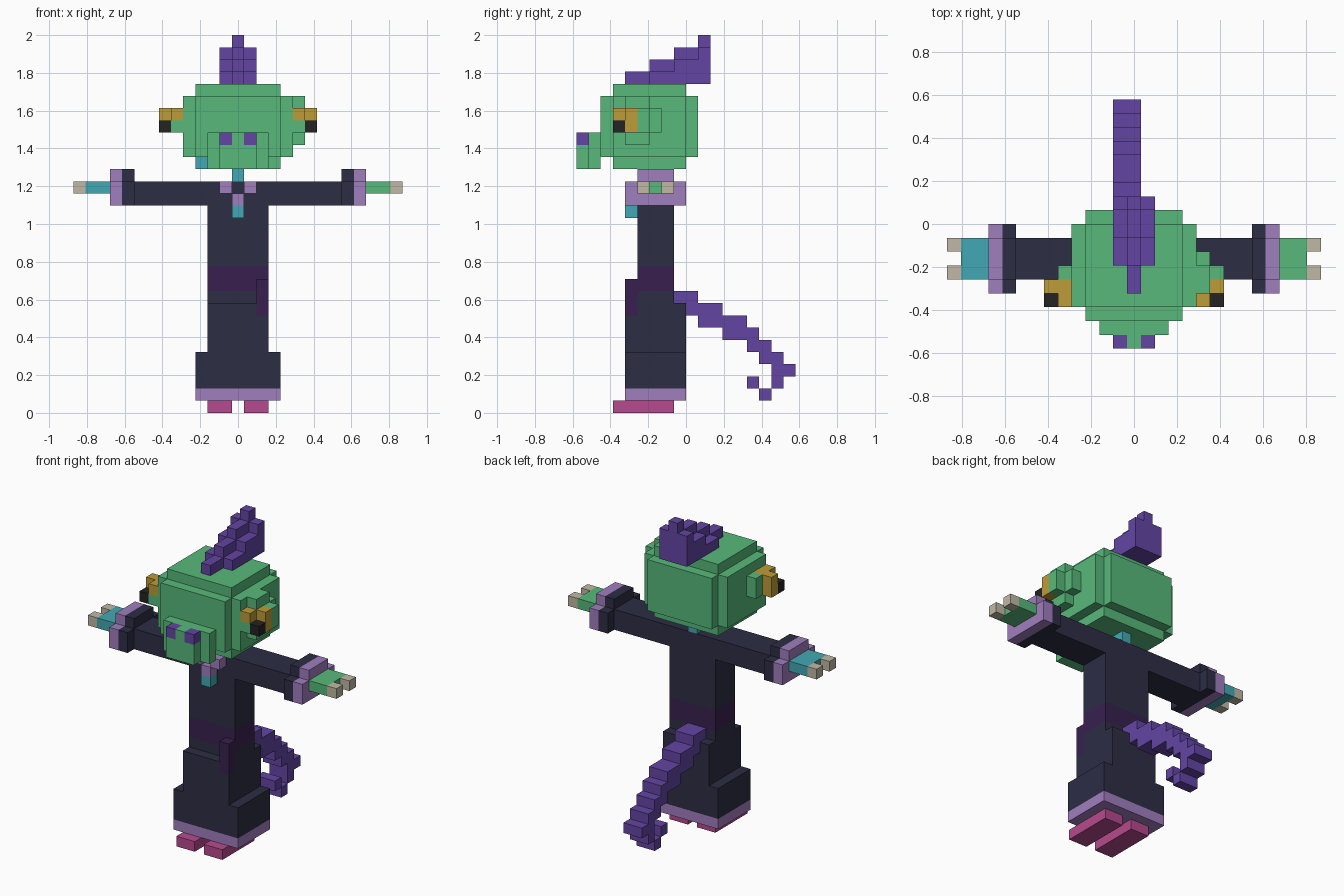
import bpy, bmesh
from mathutils import Vector

cube = bpy.data.objects.get("Cube")
if cube:
    bpy.data.objects.remove(cube, do_unlink=True)

V = 2 / 31  # size of one block


def lin(c):
    return c / 12.92 if c <= 0.04045 else ((c + 0.055) / 1.055) ** 2.4


def material(name, hexa):
    rgb = [lin(int(hexa[i:i + 2], 16) / 255) for i in (0, 2, 4)]
    m = bpy.data.materials.new(name)
    m.use_nodes = True
    m.diffuse_color = (*rgb, 1)
    bsdf = m.node_tree.nodes["Principled BSDF"]
    bsdf.inputs["Base Color"].default_value = (*rgb, 1)
    bsdf.inputs["Roughness"].default_value = 0.8
    return m


MATS = {n: material(n, h) for n, h in {
    "green": "57B97A", "navy": "2D2D45", "plum": "38204F", "purple": "6445A4",
    "lilac": "A07EBE", "pink": "B64A8D", "teal": "42A9B3", "gold": "BD9C38",
    "black": "232323", "bone": "C1B9A5"}.items()}

owner = {}   # block cell -> part name
colour = {}  # part name -> material name


def part(name, mat, *boxes):
    """Fill boxes (x0, x1, y0, y1, z0, z1) in block units; later parts replace earlier ones."""
    colour[name] = mat
    for x0, x1, y0, y1, z0, z1 in boxes:
        for x in range(round(x0 + 0.5), round(x1 + 0.5)):
            for y in range(y0, y1):
                for z in range(z0, z1):
                    owner[x, y, z] = name


def sided(s, x0, x1, *rest):
    """Box placed on the left (s = 1) or the right (s = -1)."""
    return (*sorted((s * x0, s * x1)), *rest)


# Robe, hem and belt
part("robe_skirt", "navy", (-3.5, 3.5, -5, 0, 2, 5), (-2.5, 2.5, -5, 0, 5, 9))
part("robe_hem", "lilac", (-3.5, 3.5, -5, 0, 1, 2))
part("robe_top", "navy", (-2.5, 2.5, -4, -1, 9, 19), (-8.5, 8.5, -4, -1, 17, 19))
part("belt", "plum", (-2.5, 2.5, -4, -1, 10, 12))
part("belt_end", "plum", (1.5, 2.5, -5, -4, 8, 11))

# Collar, pendant and neck
part("collar", "lilac", (-1.5, -0.5, -5, -4, 18, 19), (0.5, 1.5, -5, -4, 18, 19),
     (-0.5, 0.5, -5, -4, 17, 18))
part("pendant", "teal", (-0.5, 0.5, -5, -4, 16, 17))
part("neck", "teal", (-0.5, 0.5, -4, -1, 19, 20))

# Head and snout
part("head", "green", (-3.5, 3.5, -6, 0, 20, 27), (-4.5, 4.5, -6, 0, 21, 26),
     (-3.5, 3.5, -7, 1, 21, 26))
part("snout", "green", (-2.5, 2.5, -8, -7, 20, 23), (-1.5, 1.5, -9, -8, 20, 23))
part("jaw_patch", "teal", (-3.5, -2.5, -6, -5, 20, 21))

# Eye turrets: the left one is larger
part("left_cheek", "green", (4.5, 5.5, -5, -3, 22, 26), (4.5, 5.5, -3, -2, 23, 25),
     (5.5, 6.5, -4, -3, 23, 25))
part("right_cheek", "green", (-5.5, -4.5, -5, -3, 23, 25))

# Mirrored small parts
for s, side, skin in ((1, "left", "green"), (-1, "right", "teal")):
    part(side + "_shoe", "pink", sided(s, 0.5, 2.5, -6, -1, 0, 1))
    for name, mat, x in (("_cuff", "navy", 8.5), ("_cuff_trim", "lilac", 9.5)):
        part(side + name, mat, sided(s, x, x + 1, -5, 0, 17, 19),
             sided(s, x, x + 1, -4, -1, 19, 20))
    part(side + "_hand", skin, sided(s, 10.5, 12.5, -4, -1, 18, 19))
    part(side + "_claws", "bone", *[sided(s, 12.5, 13.5, y, y + 1, 18, 19) for y in (-4, -2)])
    part(side + "_nostril", "purple", sided(s, 0.5, 1.5, -9, -8, 22, 23))
    part(side + "_eye", "gold", sided(s, 5.5, 6.5, -5, -4, 23, 25),
         sided(s, 4.5, 5.5, -6, -5, 24, 25), sided(s, 4.5, 5.5, -5, -4, 24, 25))
    part(side + "_eye_socket", "green", sided(s, 4.5, 5.5, -6, -5, 23, 24))
    part(side + "_pupil", "black", sided(s, 5.5, 6.5, -6, -5, 23, 24))

# Stepped crest: the middle row runs one step ahead of the sides
steps = (-5, -3, -1, 1)
part("crest", "purple",
     *[(-0.5, 0.5, y, 2, 27 + i, 28 + i) for i, y in enumerate(steps)],
     *[(-1.5, 1.5, y, 2, 27 + i, 28 + i) for i, y in enumerate(steps[1:])])

# Curled tail, one row of blocks per height
rows = ((-1, 1, 9), (0, 3, 8), (1, 5, 7), (3, 6, 6), (5, 7, 5), (6, 8, 4),
        (7, 9, 3), (7, 8, 2), (5, 6, 2), (6, 7, 1))
part("tail", "purple", *[(-1.5, 0.5, a, b, z, z + 1) for a, b, z in rows])


def build(name):
    """Make one mesh from the exposed block faces of a part."""
    bm = bmesh.new()
    verts = {}
    for cell in [c for c, n in owner.items() if n == name]:
        for axis in range(3):
            for d in (-1, 1):
                near = list(cell)
                near[axis] += d
                if tuple(near) in owner:
                    continue
                corners = []
                for a, b in ((0, 0), (1, 0), (1, 1), (0, 1)):
                    p = list(cell)
                    p[axis] += (d + 1) // 2
                    p[(axis + 1) % 3] += a
                    p[(axis + 2) % 3] += b
                    p = tuple(p)
                    if p not in verts:
                        verts[p] = bm.verts.new(Vector((p[0] - 0.5, p[1], p[2])) * V)
                    corners.append(verts[p])
                bm.faces.new(corners if d > 0 else corners[::-1])
    # Merge flat areas into large faces
    bmesh.ops.dissolve_limit(bm, angle_limit=0.01, verts=bm.verts[:], edges=bm.edges[:])
    mesh = bpy.data.meshes.new(name)
    bm.to_mesh(mesh)
    bm.free()
    mesh.materials.append(MATS[colour[name]])
    bpy.context.collection.objects.link(bpy.data.objects.new(name, mesh))


for part_name in colour:
    build(part_name)
